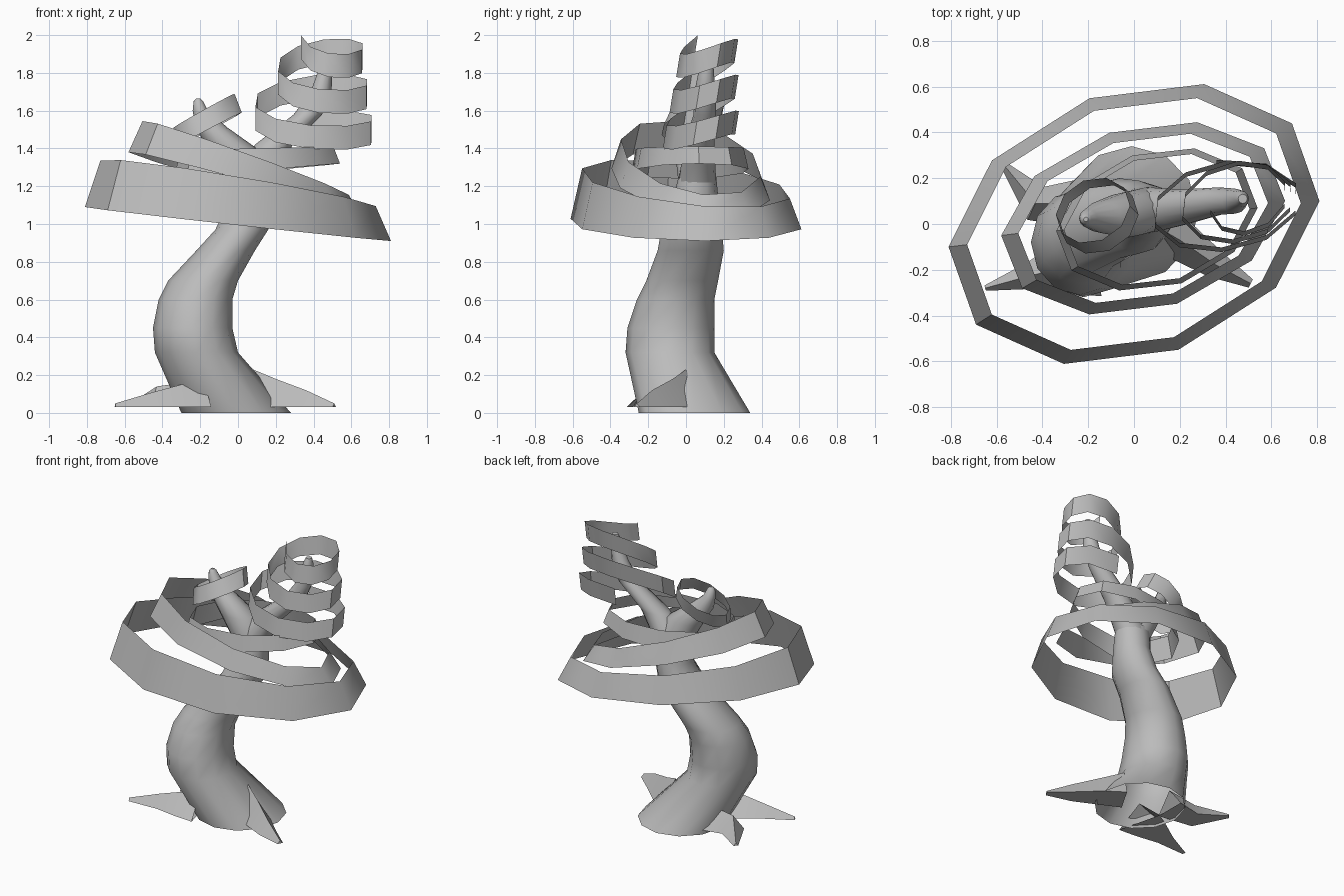
import bpy
from math import sin, cos, pi, radians

if "Cube" in bpy.data.objects:
    bpy.data.objects.remove(bpy.data.objects["Cube"])

grey = bpy.data.materials.new("mid_grey")
grey.diffuse_color = (.5, .5, .5, 1)
grey.use_nodes = True
grey.node_tree.nodes["Principled BSDF"].inputs["Base Color"].default_value = grey.diffuse_color


def make(name, verts, faces):
    me = bpy.data.meshes.new(name)
    me.from_pydata(verts, [], faces)
    me.materials.append(grey)
    me.update()
    ob = bpy.data.objects.new(name, me)
    bpy.context.collection.objects.link(ob)
    bpy.context.view_layer.objects.active = ob
    ob.select_set(True)
    bpy.ops.object.shade_smooth_by_angle(angle=radians(42))
    ob.select_set(False)
    return ob


def loft(name, rings, n=12, cap=True):
    """Tube through horizontal elliptical rings (x, y, z, rx, ry)."""
    verts = [(x + rx * cos(2 * pi * i / n), y + ry * sin(2 * pi * i / n), z)
             for x, y, z, rx, ry in rings for i in range(n)]
    faces = [(r * n + i, r * n + (i + 1) % n, (r + 1) * n + (i + 1) % n, (r + 1) * n + i)
             for r in range(len(rings) - 1) for i in range(n)]
    if cap:
        faces.append(tuple(range((len(rings) - 1) * n, len(rings) * n)))
    return make(name, verts, faces)


def hoop(name, c, u, v, bottom, top, shrink, shift=(0, 0), n=10):
    """Closed tilted conical band; bottom/top = (mean z, cos tilt, sin tilt)."""
    verts = []
    for i in range(n):
        a = 2 * pi * i / n
        dx = u[0] * cos(a) + v[0] * sin(a)
        dy = u[1] * cos(a) + v[1] * sin(a)
        for s, k, z in ((1, 0, bottom), (shrink, 1, top)):
            verts.append((c[0] + dx * s + k * shift[0], c[1] + dy * s + k * shift[1],
                          z[0] + z[1] * cos(a) + z[2] * sin(a)))
    faces = []
    for i in range(n):
        j = (i + 1) % n
        faces.append((2 * i, 2 * j, 2 * j + 1, 2 * i + 1))
    return make(name, verts, faces)


def spiral(name, c0, c1, r0, r1, z0, pitch, start, turns, height, tilt, shift, n=10):
    """Open ribbon winding upwards clockwise, tilted so that its back is raised."""
    steps = round(turns * n)
    verts = []
    for i in range(steps + 1):
        t = i / steps
        w = t * turns
        a = radians(start) - w * 2 * pi
        cx, cy, rx, ry = [p + (q - p) * t for p, q in zip((*c0, *r0), (*c1, *r1))]
        for k in (-.5, .5):
            verts.append((cx + rx * cos(a), cy + ry * sin(a) + .1 * rx * cos(a) + k * shift,
                          z0 + pitch * w + tilt * sin(a) + k * height))
    # clockwise winding, so face order is reversed to point outwards
    faces = [(2 * i, 2 * i + 1, 2 * i + 3, 2 * i + 2) for i in range(steps)]
    return make(name, verts, faces)


def root(name, path, base=0.03):
    """Tapering root with a triangular section; path = (x, y, half width, ridge z)."""
    verts = []
    for i, (x, y, w, h) in enumerate(path):
        a, b = path[max(i - 1, 0)], path[min(i + 1, len(path) - 1)]
        dx, dy = b[0] - a[0], b[1] - a[1]
        d = (dx * dx + dy * dy) ** 0.5
        nx, ny = -dy / d * w, dx / d * w
        verts += [(x + nx, y + ny, base), (x - nx, y - ny, base), (x, y, h)]
    faces = [(3 * r + (i + 1) % 3, 3 * r + i, 3 * r + 3 + i, 3 * r + 3 + (i + 1) % 3)
             for r in range(len(path) - 1) for i in range(3)]
    k = 3 * len(path)
    faces.append((k - 3, k - 2, k - 1))
    return make(name, verts, faces)


# S-shaped trunk, open at the ground
loft("trunk", [(-.01, .045, 0, .29, .295), (-.22, -.085, .32, .22, .235),
               (-.24, -.08, .45, .21, .23), (-.225, -.055, .6, .195, .205),
               (-.185, -.02, .7, .185, .19), (-.065, .025, .86, .155, .175),
               (.02, .03, .97, .14, .16), (.06, .05, 1.1, .12, .125),
               (.06, .06, 1.25, .12, .1)], cap=False)

# Forked branches
loft("left_branch", [(.05, .06, 1.22, .11, .1), (-.03, .04, 1.4, .13, .1),
                     (-.14, .03, 1.51, .085, .07), (-.2, .025, 1.6, .04, .04),
                     (-.21, .02, 1.65, .025, .025), (-.21, .02, 1.665, .01, .01)])
loft("right_branch", [(.07, .06, 1.22, .11, .1), (.19, .07, 1.42, .1, .08),
                      (.37, .1, 1.58, .075, .06), (.44, .1, 1.7, .055, .055),
                      (.47, .11, 1.85, .032, .035), (.475, .11, 1.89, .02, .02)])

# Roots
root("front_left_root", [(-.18, -.16, .16, .17), (-.3, -.19, .12, .15),
                         (-.45, -.225, .06, .11), (-.65, -.28, .012, .05)])
root("right_root", [(.08, 0, .1, .23), (.2, -.07, .09, .18),
                    (.36, -.18, .06, .12), (.51, -.26, .02, .05)])
root("back_left_root", [(-.22, .09, .11, .17), (-.43, .09, .08, .14),
                        (-.57, .26, .015, .05)])

# Leaf bands around the main crown
hoop("large_leaf_band", (0, 0), (.81, .1), (.059, .61),
     (1.0, -.09, .0), (1.215, -.12, -.045), .9)
hoop("middle_leaf_band", (.04, .025), (.62, .075), (.046, .417),
     (1.21, -.17, -.034), (1.35, -.195, -.04), .88)
hoop("inner_leaf_band", (.1, .02), (.44, .05), (.03, .31),
     (1.28, .04, 0), (1.4, .01, 0), .92)

# Small leaf band on the left branch
hoop("left_branch_leaf_band", (-.15, .02), (.17, .02), (.01, .15),
     (1.5, .09, 0), (1.6, .09, 0), .95, (-.03, .04))

# Leaf ribbon winding round the right branch
spiral("right_branch_leaf_ribbon", (.36, .07), (.49, .115), (.37, .2), (.165, .15),
       1.45, .19, 90, 2.7, .125, .085, .02)
